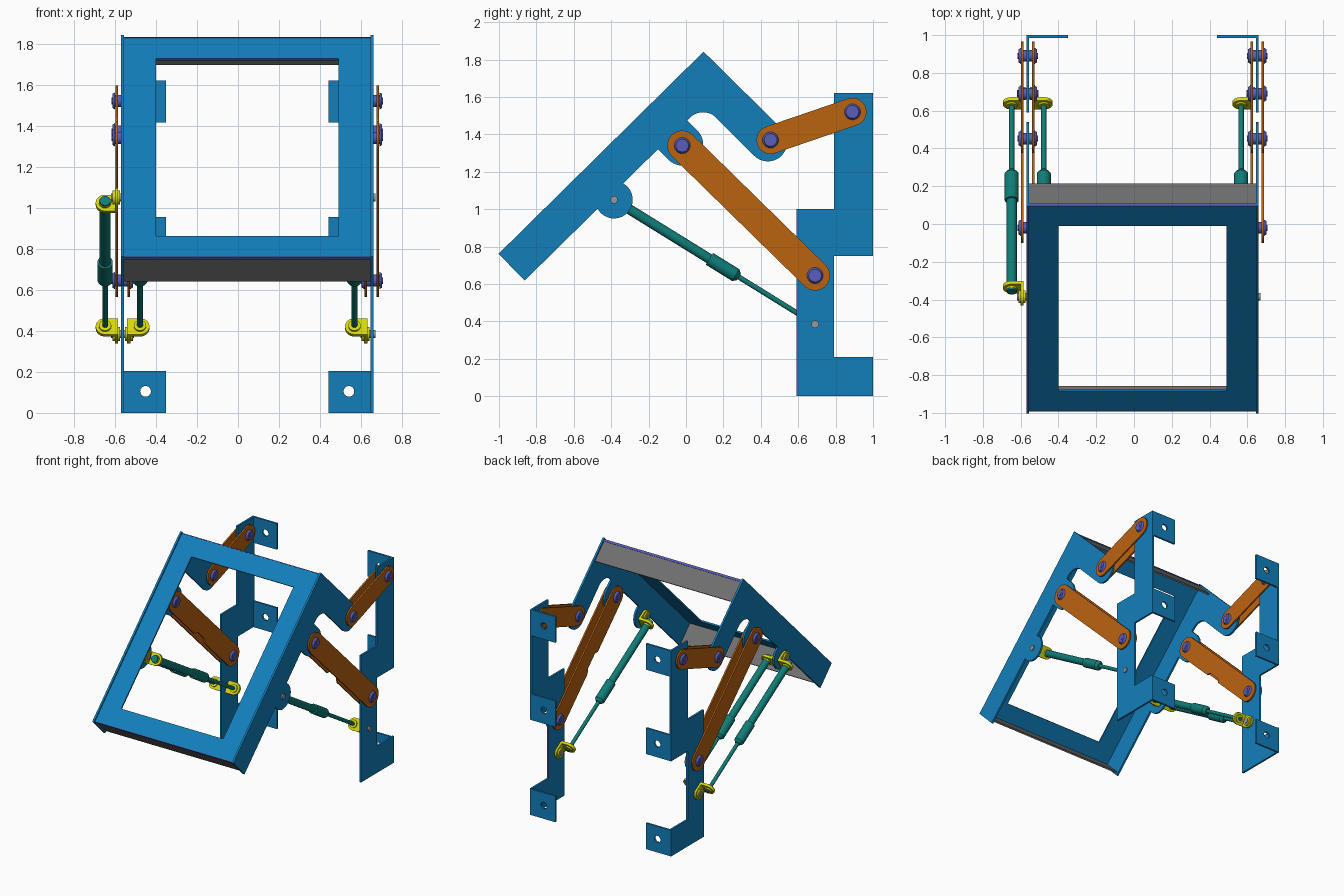
import bpy, bmesh, math
from mathutils import Vector, Matrix

if "Cube" in bpy.data.objects:
    bpy.data.objects.remove(bpy.data.objects["Cube"])


def material(name, rgb):
    m = bpy.data.materials.new(name)
    m.use_nodes = True
    m.diffuse_color = (*rgb, 1)
    m.node_tree.nodes["Principled BSDF"].inputs["Base Color"].default_value = (*rgb, 1)
    return m


BLUE = material("blue paint", (.006, .21, .50))
ORANGE = material("orange paint", (.5, .125, .005))
TEAL = material("teal", (.005, .2, .18))
YELLOW = material("yellow", (.68, .68, .005))
VIOLET = material("violet", (.1, .11, .5))
GREY = material("dark grey", (.16, .16, .16))
STEEL = material("steel", (.3, .33, .36))


def finish(name, bm, mat, matrix=Matrix()):
    bmesh.ops.recalc_face_normals(bm, faces=bm.faces[:])
    me = bpy.data.meshes.new(name)
    bm.to_mesh(me)
    bm.free()
    me.materials.append(mat)
    for f in me.polygons:
        f.use_smooth = True
    me.set_sharp_from_angle(angle=math.radians(30))
    ob = bpy.data.objects.new(name, me)
    ob.matrix_world = matrix
    bpy.context.collection.objects.link(ob)
    return ob


def axes(a, b, origin=(0, 0, 0)):
    a, b = Vector(a), Vector(b)
    m = Matrix((a, b, a.cross(b))).transposed().to_4x4()
    m.translation = origin
    return m


def sheet(name, loops, lo, hi, mat, matrix):
    """Flat cut sheet: outline plus holes, filled from lo to hi along the normal."""
    bm = bmesh.new()
    edges = []
    for loop in loops:
        vs = [bm.verts.new((p[0], p[1], lo)) for p in loop]
        edges += [bm.edges.new((vs[i - 1], vs[i])) for i in range(len(vs))]
    bmesh.ops.triangle_fill(bm, edges=edges, use_beauty=True)
    r = bmesh.ops.extrude_face_region(bm, geom=bm.faces[:], use_keep_orig=True)
    top = [v for v in r["geom"] if isinstance(v, bmesh.types.BMVert)]
    bmesh.ops.translate(bm, verts=top, vec=(0, 0, hi - lo))
    return finish(name, bm, mat, matrix)


def rod(name, a, b, r, mat, r2=None):
    a, b = Vector(a), Vector(b)
    bm = bmesh.new()
    m = Matrix.Translation((a + b) / 2) @ (b - a).to_track_quat('Z', 'Y').to_matrix().to_4x4()
    bmesh.ops.create_cone(bm, cap_ends=True, segments=28, radius1=r,
                          radius2=r if r2 is None else r2, depth=(b - a).length, matrix=m)
    return finish(name, bm, mat)


def arc(cx, cy, r, a0, a1, n=20):
    ts = [math.radians(a0 + (a1 - a0) * i / n) for i in range(n + 1)]
    return [(cx + r * math.cos(t), cy + r * math.sin(t)) for t in ts]


def rect(x0, y0, x1, y1):
    return [(x0, y0), (x1, y0), (x1, y1), (x0, y1)]


YZ = axes((0, 1, 0), (0, 0, 1))
X = Vector((1, 0, 0))
APEX = (0, .094, 1.842)
U = Vector((0, -.712, -.702))     # down the sloping frame
V = Vector((0, .702, -.712))      # down the rear arm
SIDES = {"right": (-.5625, 1), "left": (.6525, -1)}   # plate centre, inward sign
HALF = .0075

# Joints in the side plane (y, z)
LUG, ARM_END = (-.02, 1.34), (.452, 1.37)
POST_LOW, POST_TOP = (.69, .645), (.89, 1.52)
RAM_TOP, RAM_LOW = Vector((0, -.385, 1.05)), Vector((0, .69, .385))

# Outlines of the frame cheek and the wall post
cheek = ([(0, 0), (1.54, 0), (1.54, .2)]
         + arc(.897, .228, .1, -16, 196)
         + [(.54, .2)] + arc(.43, .277, .11, 0, 180) + [(.32, .2)]
         + arc(.3, .3, .1, 270, 180)
         + arc(.095, .586, .103, 0, 180))
post = [(.59, 0), (1, 0), (1, .21), (.79, .21), (.79, .75), (1, .75),
        (1, 1.62), (.79, 1.62), (.79, 1), (.59, 1)]


def link(name, a, b, r, x, notch=False):
    a, b = Vector(a), Vector(b)
    d = (b - a).normalized()
    n = (b - a).length
    out = arc(n, 0, r, -90, 90) + arc(0, 0, r, 90, 270)
    if notch:
        out += [(n / 2 - .09, -r), (n / 2 - .06, .025 - r),
                (n / 2 + .06, .025 - r), (n / 2 + .09, -r)]
    m = axes((0, d.x, d.y), (0, -d.y, d.x), (x, a.x, a.y))
    sheet(name, [out], -.006, .006, ORANGE, m)


def joint_pin(name, x, p):
    rod(name + "_shaft", (x - .04, *p), (x + .04, *p), .03, VIOLET)
    for s in (-1, 1):
        rod(name + "_head", (x + s * .036, *p), (x + s * .05, *p), .043, VIOLET, .034)
        rod(name + "_hub", (x + s * .05, *p), (x + s * .053, *p), .016, VIOLET)


for side, (cx, inward) in SIDES.items():
    # Cheek of the tilting frame and wall post
    sheet(side + "_frame_cheek", [cheek], -HALF, HALF, BLUE,
          axes(U, V, (cx, APEX[1], APEX[2])))
    sheet(side + "_post", [post], cx - HALF, cx + HALF, BLUE, YZ)
    # Bolt tabs folded inward at the back of the post
    for i, z in enumerate((0, .75, 1.415)):
        xa, xb = sorted((cx + inward * HALF, cx + inward * .2125))
        hole = arc(cx + inward * .112, z + .105, .026, 0, 345, 23)
        sheet(f"{side}_bolt_tab_{i + 1}", [rect(xa, z, xb, z + .205), hole],
              -1, -.985, BLUE, axes(X, (0, 0, 1)))
    # Paired links with their pins
    for where, s in (("inner", inward), ("outer", -inward)):
        x = cx + s * .029
        link(f"{side}_{where}_long_link", LUG, POST_LOW, .08, x, where == "inner")
        link(f"{side}_{where}_short_link", ARM_END, POST_TOP, .075, x)
    for part, p in (("lug", LUG), ("arm", ARM_END), ("post_low", POST_LOW), ("post_top", POST_TOP)):
        joint_pin(f"{side}_{part}_pin", cx, p)

# Windowed face of the frame
x0, x1 = -.555, .645
sheet("frame_face", [rect(x0, -1.53, x1, -.01), rect(-.4, -1.385, .49, -.155)],
      -.022, -.01, BLUE, axes(X, -U, APEX))

# End flanges with a thin trim line along the fold
for name, p, s in (("top", .012, 1), ("bottom", 1.528, -1)):
    m = axes(X, V, APEX)
    a, b = sorted((-p, -p - s * .012))
    sheet(name + "_flange", [rect(x0, .022, x1, .182)], a, b, GREY, m)
    a, b = sorted((-p + s * .002, -p + s * .007))
    sheet(name + "_trim", [rect(x0, .008, x1, .024)], a, b, VIOLET, m)

# Gas rams: a cylinder, collar and thin rod between two angled yellow brackets
D = (RAM_LOW - RAM_TOP).normalized()
E = Vector((0, -D.z, D.y))
REACH = .06


def bracket(name, cx, s, pin, way):
    xe, xr = cx + s * .03, cx + s * .085
    ear = [(way * a, b) for a, b in arc(0, 0, .046, 90, 270) + [(REACH, -.046), (REACH, .046)]]
    sheet(name + "_ear", [ear], -.008, .008, YELLOW, axes(D, E, pin + X * xe))
    boss = pin + X * xe
    rod(name + "_boss", boss - X * s * .018, boss + X * s * .02, .034, YELLOW)
    foot = [(xr + s * a, b) for a, b in arc(0, 0, .046, -90, 90)]
    foot += [(xe - s * .008, .046), (xe - s * .008, -.046)]
    at = pin + D * way * REACH
    sheet(name + "_foot", [foot], -.01, .01, YELLOW, axes(X, E, at))
    rod(name + "_nut", at + X * xr - D * .02, at + X * xr + D * .02, .03, YELLOW)
    rod(name + "_pin", pin + X * (cx - s * .018), pin + X * (xe + s * .026), .02, STEEL)


for name, side, s in (("right_outer", "right", -1), ("right_inner", "right", 1),
                      ("left_inner", "left", -1)):
    cx = SIDES[side][0]
    bracket(name + "_top_bracket", cx, s, RAM_TOP, 1)
    bracket(name + "_low_bracket", cx, s, RAM_LOW, -1)
    base = RAM_TOP + X * (cx + s * .085)
    length = (RAM_LOW - RAM_TOP).length
    rod(name + "_ram_cylinder", base + D * .03, base + D * .62, .027, TEAL)
    rod(name + "_ram_collar", base + D * .6, base + D * .765, .037, TEAL)
    rod(name + "_ram_collar_tip", base + D * .765, base + D * .785, .037, TEAL, .02)
    rod(name + "_ram_rod", base + D * .78, base + D * (length - .03), .014, TEAL)
